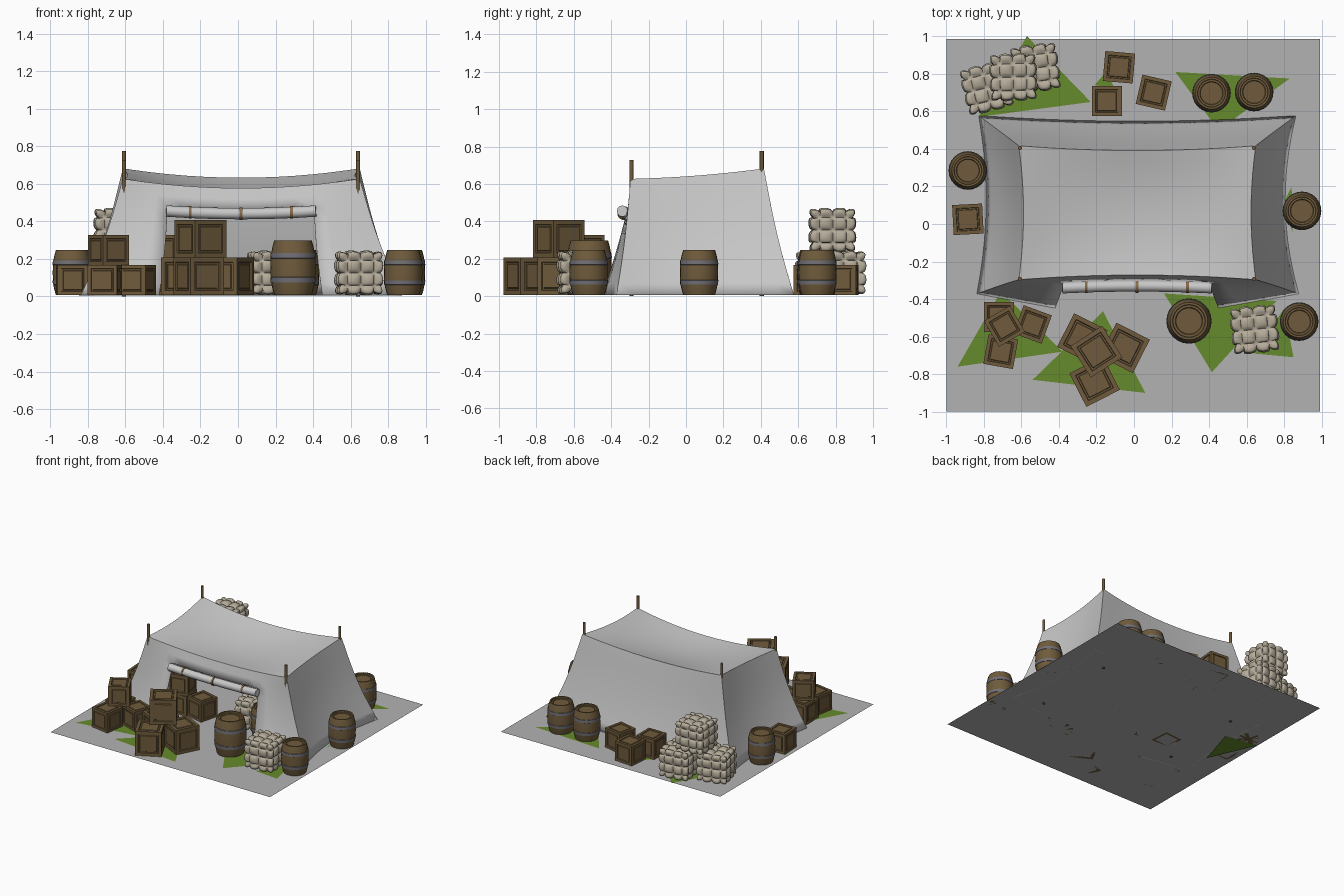
import bpy, bmesh, math
from mathutils import Matrix, Vector

if "Cube" in bpy.data.objects:
    bpy.data.objects.remove(bpy.data.objects["Cube"])

GROUND_Z = 0.007


def material(name, r, g, b):
    m = bpy.data.materials.new(name)
    m.use_nodes = True
    m.diffuse_color = (r, g, b, 1)
    m.node_tree.nodes["Principled BSDF"].inputs["Base Color"].default_value = (r, g, b, 1)
    return m


canvas = material("canvas_grey", 0.58, 0.58, 0.58)
stone = material("ground_grey", 0.45, 0.45, 0.45)
grass = material("grass_green", 0.13, 0.26, 0.025)
wood = material("wood_brown", 0.16, 0.105, 0.045)
iron = material("hoop_grey", 0.16, 0.16, 0.18)
burlap = material("burlap_tan", 0.46, 0.41, 0.32)
rope = material("strap_brown", 0.25, 0.15, 0.07)


def finish(name, bm, mats, loc=(0, 0, 0), rot=0, smooth=None):
    me = bpy.data.meshes.new(name)
    bm.to_mesh(me)
    bm.free()
    for m in mats:
        me.materials.append(m)
    ob = bpy.data.objects.new(name, me)
    bpy.context.collection.objects.link(ob)
    ob.location = loc
    ob.rotation_euler.z = math.radians(rot)
    if smooth:
        bpy.ops.object.select_all(action='DESELECT')
        ob.select_set(True)
        bpy.context.view_layer.objects.active = ob
        bpy.ops.object.shade_smooth_by_angle(angle=math.radians(smooth))
    return ob


def lerp(a, b, t):
    return a + (b - a) * t


def arch(t):
    return 4 * t * (1 - t)


# Ground and grass patches
def patch(name, pts, z, mat):
    bm = bmesh.new()
    f = bm.faces.new([bm.verts.new((x, y, z)) for x, y in pts])
    bm.normal_update()
    if f.normal.z < 0:
        f.normal_flip()
    finish(name, bm, [mat])


patch("ground", [(-1, -1), (0.99, -1), (0.99, 0.985), (-1, 0.985)], GROUND_Z, stone)
for tri in [
    [(-0.94, -0.76), (-0.71, -0.36), (-0.38, -0.68)],
    [(-0.54, -0.83), (-0.165, -0.465), (0.06, -0.9)],
    [(0.16, -0.37), (0.76, -0.41), (0.415, -0.79)],
    [(0.64, -0.69), (0.85, -0.71), (0.8, -0.45)],
    [(0.22, 0.81), (0.83, 0.775), (0.45, 0.5)],
    [(-0.57, 1.0), (-0.23, 0.65), (-0.83, 0.57)],
    [(-0.21, 0.74), (-0.15, 0.81), (-0.1, 0.72)],
    [(0.8, 0.12), (0.84, 0.2), (0.845, -0.05)],
]:
    patch("grass_patch", tri, GROUND_Z + 0.003, grass)
patch("low_grass_patch", [(-0.82, -0.13), (-0.715, 0.216), (-0.99, 0.26)], 0, grass)


# Tent cloth: sagging roof and four flared walls, with a doorway in front
COLS, ROWS, DOOR_A, DOOR_B = 16, 10, 4, 12


def column(i, a, b):
    if i <= DOOR_A:
        return a * i / DOOR_A
    if i <= DOOR_B:
        return lerp(a, b, (i - DOOR_A) / (DOOR_B - DOOR_A))
    return lerp(b, 1, (i - DOOR_B) / (COLS - DOOR_B))


def roof_point(u, v):
    x = lerp(-0.612, 0.647, u) + (0.5 - u) * 0.05 * arch(v)
    y = lerp(-0.295, 0.415, v) + (0.5 - v) * 0.05 * arch(u)
    z = lerp(0.625, 0.68, v) - 0.05 * arch(u) - (0.01 + 0.03 * arch(u)) * arch(v)
    return Vector((x, y, z))


def wall_point(top, bottom, t):
    p = top.lerp(bottom, t)
    pinch = 1 - 0.025 * math.sin(math.pi * t)
    return Vector((p.x * pinch, p.y * pinch, p.z))


def roof(i, j):
    return roof_point(column(i, 0.191, 0.805), j / ROWS)


def front(i, j):
    flare = min(1, i / DOOR_A, (COLS - i) / (COLS - DOOR_B))
    foot = Vector((lerp(-0.835, 0.875, column(i, 0.243, 0.751)), -0.37 - 0.075 * flare, GROUND_Z))
    return wall_point(roof(i, 0), foot, j / ROWS)


def back(i, j):
    u = column(i, 0.191, 0.805)
    foot = Vector((lerp(-0.825, 0.86, u), 0.575 - 0.03 * arch(u), GROUND_Z))
    return wall_point(roof(i, ROWS), foot, j / ROWS)


def left_side(i, j):
    v = i / ROWS
    foot = Vector((lerp(0.875, 0.86, v) - 0.065 * arch(v), lerp(-0.37, 0.575, v), GROUND_Z))
    return wall_point(roof_point(1, v), foot, j / ROWS)


def right_side(i, j):
    v = i / ROWS
    foot = Vector((lerp(-0.835, -0.825, v) + 0.045 * arch(v), lerp(-0.37, 0.575, v), GROUND_Z))
    return wall_point(roof_point(0, v), foot, j / ROWS)


bm = bmesh.new()
for sheet, n in [(roof, COLS), (front, COLS), (back, COLS), (left_side, ROWS), (right_side, ROWS)]:
    grid = [[bm.verts.new(sheet(i, j)) for j in range(ROWS + 1)] for i in range(n + 1)]
    for i in range(n):
        for j in range(ROWS):
            if sheet is front and DOOR_A <= i < DOOR_B and j >= 2:
                continue
            bm.faces.new((grid[i][j], grid[i + 1][j], grid[i + 1][j + 1], grid[i][j + 1]))
bmesh.ops.remove_doubles(bm, verts=bm.verts, dist=0.0005)
bmesh.ops.delete(bm, geom=[v for v in bm.verts if not v.link_faces], context='VERTS')
bmesh.ops.recalc_face_normals(bm, faces=bm.faces)
tent = finish("tent_cloth", bm, [canvas], smooth=40)
thick = tent.modifiers.new("thickness", 'SOLIDIFY')
thick.thickness = 0.006
thick.offset = 0


def cylinder(name, radius, length, matrix, mat, sides=10):
    bm = bmesh.new()
    bmesh.ops.create_cone(bm, cap_ends=True, segments=sides, radius1=radius, radius2=radius,
                          depth=length, matrix=matrix)
    finish(name, bm, [mat], smooth=40)


# Tent poles
for x in (-0.608, 0.64):
    for y, top in ((-0.292, 0.727), (0.405, 0.775)):
        cylinder("tent_pole", 0.011, top, Matrix.Translation((x, y, top / 2)), wood)

# Rolled door flap and its straps
curve = bpy.data.curves.new("door_roll", 'CURVE')
curve.dimensions = '3D'
curve.bevel_depth = 0.03
curve.use_fill_caps = True
spline = curve.splines.new('POLY')
spline.points.add(8)
for k, p in enumerate(spline.points):
    t = k / 8
    p.co = (lerp(-0.382, 0.415, t), -0.34 + 0.01 * arch(t), 0.455 - 0.014 * arch(t), 1)
spline.use_smooth = True
curve.materials.append(canvas)
bpy.context.collection.objects.link(bpy.data.objects.new("door_roll", curve))
for x, z in ((-0.255, 0.448), (0.016, 0.441), (0.285, 0.448)):
    turn = Matrix.Translation((x, -0.333, z)) @ Matrix.Rotation(math.pi / 2, 4, 'Y')
    cylinder("roll_strap", 0.034, 0.014, turn, rope, 16)


# Crates with framed, sunken panels
def crate(x, y, size, rot, z=GROUND_Z):
    bm = bmesh.new()
    bmesh.ops.create_cube(bm, size=size)
    panels = list(bm.faces)
    bmesh.ops.inset_individual(bm, faces=panels, thickness=size * 0.17)
    bmesh.ops.inset_individual(bm, faces=panels, thickness=size * 0.02, depth=-size * 0.04)
    bmesh.ops.inset_individual(bm, faces=panels, thickness=size * 0.06)
    bmesh.ops.inset_individual(bm, faces=panels, thickness=size * 0.02, depth=size * 0.025)
    finish("crate", bm, [wood], (x, y, z + size / 2), rot)


for x, y, rot in [(-0.72, -0.495, 0), (-0.71, -0.68, -10), (-0.54, -0.535, -20), (-0.885, 0.025, 3),
                  (-0.08, 0.835, -5), (-0.145, 0.655, 0), (0.105, 0.7, -13),
                  (-0.42, -0.12, 5), (-0.24, -0.12, -15)]:
    crate(x, y, 0.16, rot)
crate(-0.69, -0.545, 0.16, 30, GROUND_Z + 0.16)
crate(-0.42, -0.12, 0.16, 12, GROUND_Z + 0.16)
for x, y, rot in [(-0.275, -0.61, -27), (-0.05, -0.66, -27), (-0.21, -0.84, 27)]:
    crate(x, y, 0.2, rot)
crate(-0.2, -0.68, 0.2, 33, GROUND_Z + 0.2)


# Barrels turned from a stave profile, with raised hoops and a sunken lid
def barrel(x, y, radius, height, sides=24):
    staves = [(0, 0), (0.82, 0), (0.9, 0.12), (0.95, 0.23), (0.975, 0.235), (0.99, 0.325), (0.97, 0.33),
              (0.985, 0.5), (0.97, 0.67), (0.99, 0.675), (0.975, 0.765), (0.95, 0.77), (0.9, 0.88),
              (0.82, 1), (0.72, 1), (0.7, 0.965), (0.6, 0.965), (0.57, 0.94), (0, 0.94)]
    bm = bmesh.new()
    verts = [bm.verts.new((r * radius, 0, h * height)) for r, h in staves]
    edges = [bm.edges.new(pair) for pair in zip(verts, verts[1:])]
    bmesh.ops.spin(bm, geom=verts + edges, cent=(0, 0, 0), axis=(0, 0, 1),
                   angle=math.tau, steps=sides)
    bmesh.ops.remove_doubles(bm, verts=bm.verts, dist=0.0002)
    bmesh.ops.recalc_face_normals(bm, faces=bm.faces)
    for f in bm.faces:
        off_middle = abs(f.calc_center_median().z / height - 0.5)
        f.material_index = int(0.17 < off_middle < 0.27)
    finish("barrel", bm, [wood, iron], (x, y, GROUND_Z), 0, 30)


for x, y in [(0.895, 0.07), (0.88, -0.52), (0.413, 0.697), (0.64, 0.703), (-0.885, 0.285), (0.33, -0.13)]:
    barrel(x, y, 0.104, 0.24)
barrel(0.293, -0.517, 0.122, 0.292)


# Lumpy sacks: rounded blocks with a quilted swell
def sack(x, y, rot, z=GROUND_Z):
    bm = bmesh.new()
    bmesh.ops.create_cube(bm, size=2)
    bmesh.ops.subdivide_edges(bm, edges=bm.edges, cuts=23, use_grid_fill=True)
    for v in bm.verts:
        swell = math.prod(math.sqrt(abs(math.sin(1.5 * math.pi * c))) for c in v.co)
        rounding = sum(abs(c) ** 8 for c in v.co) ** -0.125
        p = v.co * rounding * (0.108 + 0.019 * swell)
        v.co = (p.x, p.y, p.z * 0.94)
    finish("sack", bm, [burlap], (x, y, z + 0.118), rot, 75)


for x, y, rot in [(0.643, -0.562, 6), (-0.785, 0.725, 14), (-0.525, 0.83, 8), (0.18, -0.03, 10)]:
    sack(x, y, rot)
sack(-0.643, 0.782, 2, GROUND_Z + 0.228)
